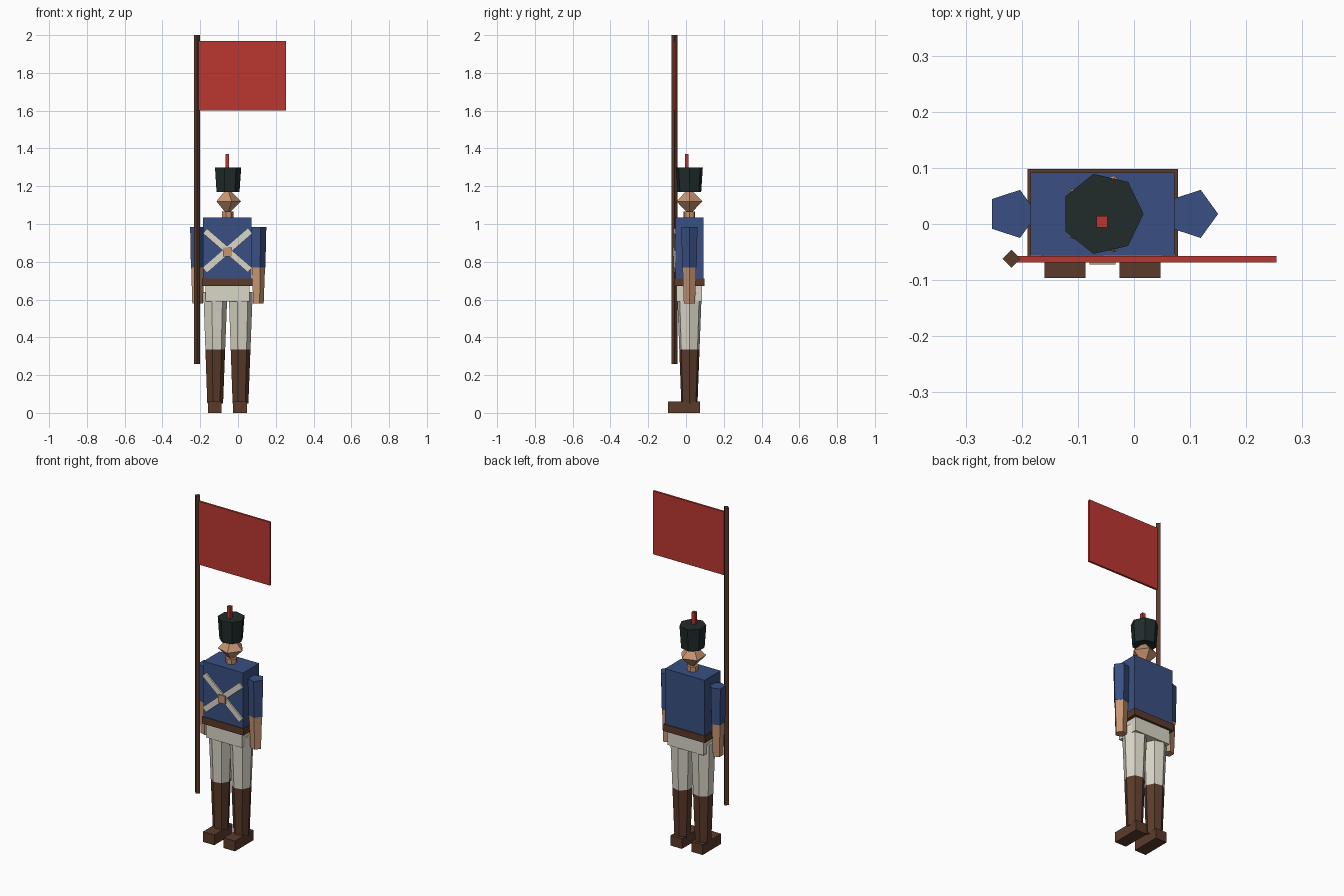
import bpy
import bmesh
from math import cos, sin, tau, radians
from mathutils import Matrix

cube = bpy.data.objects.get("Cube")
if cube:
    bpy.data.objects.remove(cube)


def material(name, rgb):
    m = bpy.data.materials.new(name)
    m.use_nodes = True
    m.diffuse_color = (*rgb, 1)
    m.node_tree.nodes["Principled BSDF"].inputs["Base Color"].default_value = (*rgb, 1)
    return m


BLUE = material("coat blue", (0.042, 0.08, 0.225))
BROWN = material("leather brown", (0.105, 0.043, 0.024))
WHITE = material("trouser white", (0.70, 0.67, 0.57))
SKIN = material("skin tan", (0.57, 0.30, 0.17))
BLACK = material("hat black green", (0.015, 0.025, 0.024))
RED = material("flag red", (0.50, 0.037, 0.030))

# Body axis
CX, CY = -0.056, 0.018


def finish(bm, name, mat):
    bmesh.ops.recalc_face_normals(bm, faces=bm.faces)
    mesh = bpy.data.meshes.new(name)
    bm.to_mesh(mesh)
    bm.free()
    mesh.materials.append(mat)
    ob = bpy.data.objects.new(name, mesh)
    bpy.context.collection.objects.link(ob)
    return ob


def box(name, mat, centre, size, tilt=0):
    """Block given by centre and full size, tilted about the y axis."""
    bm = bmesh.new()
    place = (Matrix.Translation(centre) @ Matrix.Rotation(radians(tilt), 4, 'Y')
             @ Matrix.Diagonal((*size, 1)))
    bmesh.ops.create_cube(bm, size=1, matrix=place)
    return finish(bm, name, mat)


def taper(name, mat, x, y, sides, z0, r0, z1, r1):
    """Tapered prism with one corner pointing to +x."""
    bm = bmesh.new()
    low, high = [[bm.verts.new((x + r * cos(tau * i / sides), y + r * sin(tau * i / sides), z))
                  for i in range(sides)] for z, r in ((z0, r0), (z1, r1))]
    bm.faces.new(low)
    bm.faces.new(high)
    for i in range(sides):
        j = (i + 1) % sides
        bm.faces.new((low[i], low[j], high[j], high[i]))
    return finish(bm, name, mat)


def double_pyramid(name, mat, x, y, z, r, sides):
    bm = bmesh.new()
    ring = [bm.verts.new((x + r * cos(tau * i / sides), y + r * sin(tau * i / sides), z))
            for i in range(sides)]
    for tip in (bm.verts.new((x, y, z + r)), bm.verts.new((x, y, z - r))):
        for i in range(sides):
            bm.faces.new((ring[i], ring[(i + 1) % sides], tip))
    return finish(bm, name, mat)


# Limbs, one set per side
for side, s in (("left", 1), ("right", -1)):
    leg_x, arm_x = CX + s * 0.067, CX + s * 0.161
    box(side + "_foot", BROWN, (leg_x, -0.011, 0.03), (0.073, 0.17, 0.06))
    taper(side + "_boot", BROWN, leg_x, CY, 7, 0.05, 0.044, 0.335, 0.055)
    taper(side + "_trouser_leg", WHITE, leg_x, CY, 7, 0.335, 0.055, 0.64, 0.067)
    taper(side + "_forearm", SKIN, arm_x, CY, 5, 0.58, 0.031, 0.77, 0.038)
    taper(side + "_sleeve", BLUE, arm_x, CY, 5, 0.77, 0.040, 0.985, 0.045)

# Trunk
box("hips", WHITE, (CX, CY, 0.635), (0.232, 0.134, 0.09))
box("belt", BROWN, (CX, CY, 0.692), (0.268, 0.16, 0.04))
box("coat", BLUE, (CX, CY, 0.873), (0.257, 0.148, 0.325))

# Crossed chest straps with a buckle
for side, s in (("left", 1), ("right", -1)):
    box(side + "_chest_strap", WHITE, (CX, -0.0585 - s * 0.0005, 0.86), (0.315, 0.011, 0.033), s * 41)
box("strap_buckle", SKIN, (CX, -0.064, 0.852), (0.046, 0.016, 0.046))

# Head and tall hat
taper("neck", SKIN, CX, CY, 7, 1.03, 0.031, 1.065, 0.031)
double_pyramid("head", SKIN, CX, CY, 1.12, 0.072, 5)
taper("hat", BLACK, CX, CY, 7, 1.17, 0.064, 1.30, 0.073)
box("hat_plume", RED, (-0.057, 0.004, 1.33), (0.02, 0.02, 0.08))

# Flag on its pole
taper("flag_pole", BROWN, -0.218, -0.062, 4, 0.26, 0.016, 2.0, 0.016)
box("flag", RED, (0.022, -0.063, 1.785), (0.464, 0.012, 0.37))
